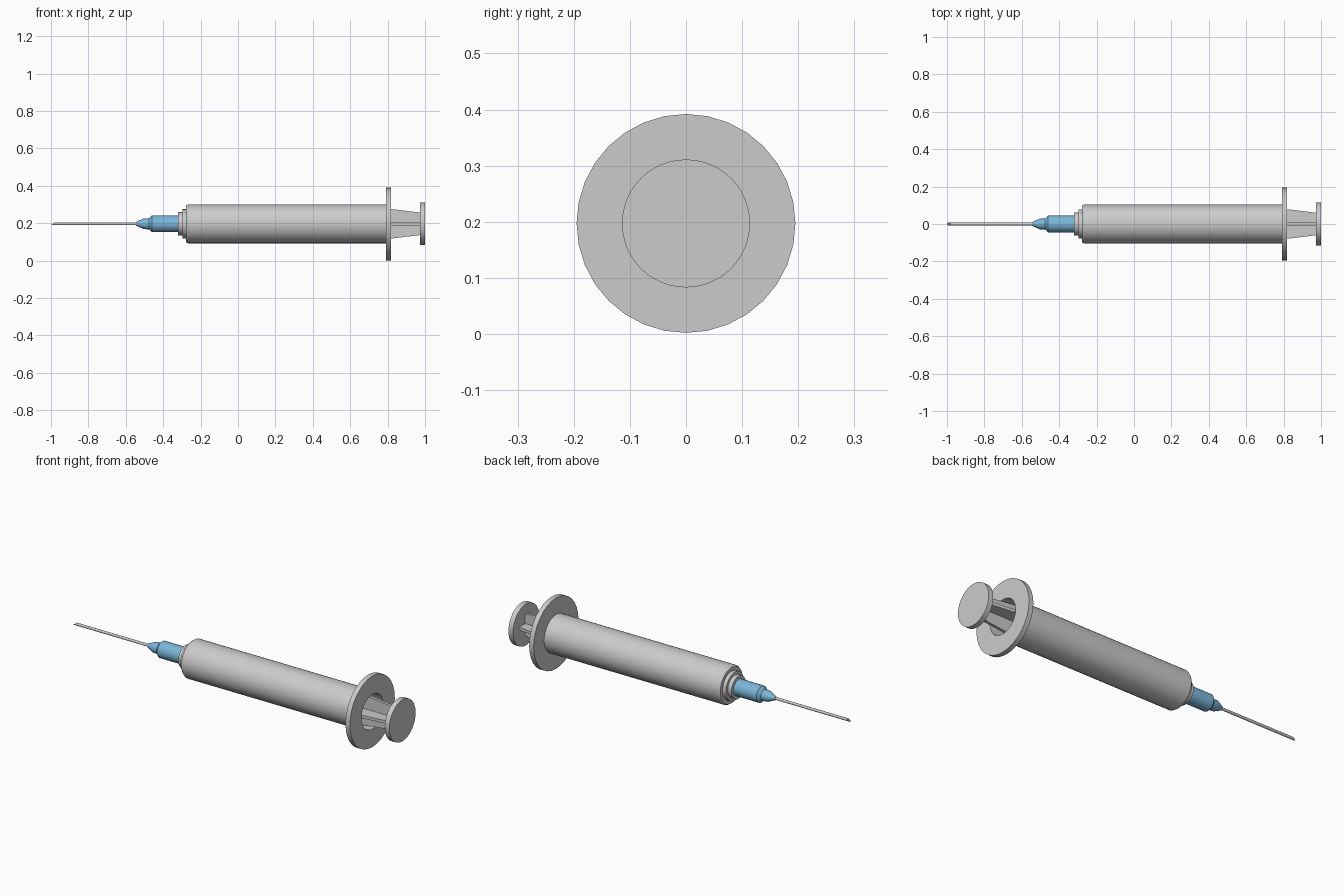
import bpy, bmesh, math
from mathutils import Matrix, Vector

if "Cube" in bpy.data.objects:
    bpy.data.objects.remove(bpy.data.objects["Cube"])

AXIS_Z = 0.197


def finish(name, bm, mat=None, angle=30):
    bmesh.ops.recalc_face_normals(bm, faces=bm.faces)
    mesh = bpy.data.meshes.new(name)
    bm.to_mesh(mesh)
    bm.free()
    ob = bpy.data.objects.new(name, mesh)
    bpy.context.collection.objects.link(ob)
    ob.location.z = AXIS_Z
    if mat:
        mesh.materials.append(mat)
    bpy.ops.object.select_all(action='DESELECT')
    ob.select_set(True)
    bpy.context.view_layer.objects.active = ob
    bpy.ops.object.shade_smooth_by_angle(angle=math.radians(angle))
    return ob


def lathe(profile, sides):
    """Spin (x, radius) points around the long axis."""
    bm = bmesh.new()
    verts = [bm.verts.new((x, 0, r)) for x, r in profile]
    edges = [bm.edges.new(p) for p in zip(verts, verts[1:])]
    bmesh.ops.spin(bm, geom=verts + edges, cent=(0, 0, 0), axis=(1, 0, 0),
                   angle=math.tau, steps=sides, use_duplicate=False)
    bmesh.ops.remove_doubles(bm, verts=bm.verts, dist=1e-5)
    return bm


blue = bpy.data.materials.new("hub_blue")
blue.diffuse_color = (0.20, 0.47, 0.70, 1)
blue.use_nodes = True
blue.node_tree.nodes["Principled BSDF"].inputs["Base Color"].default_value = blue.diffuse_color

# Hollow barrel with stepped nose and finger flange
finish("barrel", lathe([
    (-0.32, 0), (-0.32, 0.062), (-0.297, 0.062), (-0.297, 0.078),
    (-0.277, 0.078), (-0.277, 0.098), (-0.268, 0.104), (0.79, 0.104),
    (0.79, 0.195), (0.817, 0.195), (0.817, 0.095), (-0.25, 0.095),
    (-0.25, 0)], 32))

# Needle hub
finish("needle_hub", lathe([
    (-0.318, 0), (-0.318, 0.045), (-0.46, 0.045), (-0.475, 0.030),
    (-0.505, 0.028), (-0.545, 0.010), (-0.545, 0)], 32), blue)

# Hollow needle with a slanted tip facing up
bm = lathe([(-0.54, 0.004), (-0.54, 0.0075), (-0.99, 0.0075),
            (-0.99, 0.004), (-0.54, 0.004)], 16)
for v in bm.verts:
    if v.co.x < -0.9:
        v.co.x += v.co.z * 1.33
finish("needle", bm)

# Thumb disc and piston
finish("thumb_disc", lathe([(0.972, 0), (0.972, 0.114), (1.0, 0.114), (1.0, 0)], 48))
finish("piston", lathe([(-0.24, 0), (-0.20, 0.094), (-0.12, 0.094), (-0.12, 0)], 32))

# Cross-shaped plunger rod, tapering to the thumb disc
bm = bmesh.new()
outline = [(-0.13, 0.086), (0.76, 0.086), (0.975, 0.060),
           (0.975, -0.060), (0.76, -0.086), (-0.13, -0.086)]
for turn in (0, math.pi / 2):
    face = bm.faces.new([bm.verts.new((x, -0.008, z)) for x, z in outline])
    ext = bmesh.ops.extrude_face_region(bm, geom=[face], use_keep_orig=True)
    new = [g for g in ext["geom"] if isinstance(g, bmesh.types.BMVert)]
    bmesh.ops.translate(bm, verts=new, vec=Vector((0, 0.016, 0)))
    if turn == 0:
        bmesh.ops.rotate(bm, verts=bm.verts, cent=(0, 0, 0),
                         matrix=Matrix.Rotation(math.pi / 2, 3, 'X'))
finish("plunger_rod", bm)
